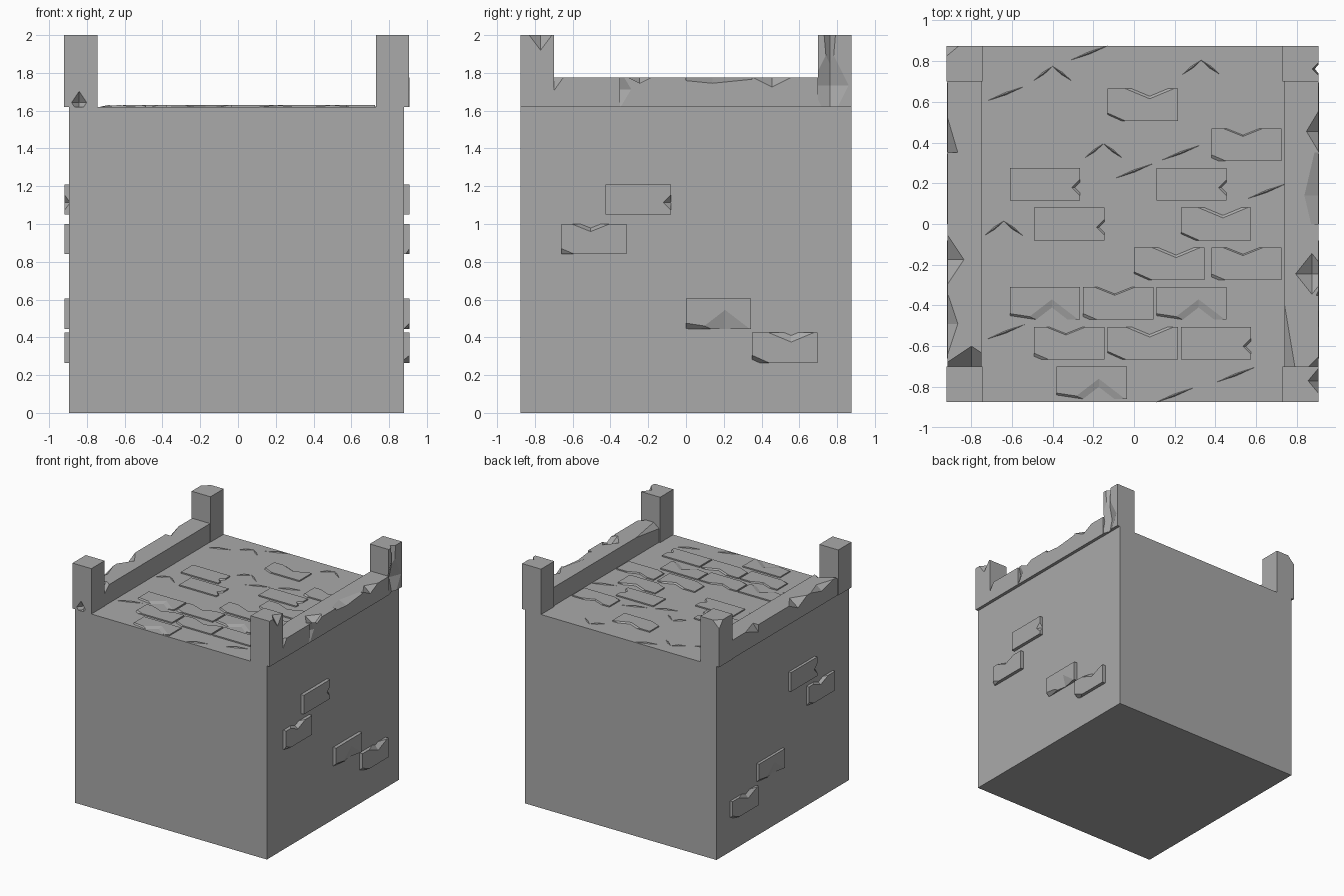
import bpy, bmesh, math
from mathutils import Matrix, Vector

cube = bpy.data.objects.get("Cube")
if cube:
    bpy.data.objects.remove(cube, do_unlink=True)

stone = bpy.data.materials.new("grey_stone")
stone.use_nodes = True
grey = (0.4, 0.4, 0.4, 1)
stone.diffuse_color = grey
stone.node_tree.nodes["Principled BSDF"].inputs["Base Color"].default_value = grey


def finish(name, bm):
    bmesh.ops.recalc_face_normals(bm, faces=bm.faces)
    mesh = bpy.data.meshes.new(name)
    bm.to_mesh(mesh)
    bm.free()
    mesh.materials.append(stone)
    obj = bpy.data.objects.new(name, mesh)
    bpy.context.collection.objects.link(obj)
    return obj


def add_diamond(bm, centre, radii, angle=0):
    """Stretched eight-sided diamond, used for chips and shards."""
    turn = Matrix.Rotation(angle, 3, 'Z')
    verts = []
    for axis in range(3):
        for sign in (-1, 1):
            p = Vector((0, 0, 0))
            p[axis] = sign * radii[axis]
            verts.append(bm.verts.new(turn @ p + Vector(centre)))
    bmesh.ops.convex_hull(bm, input=verts)


def block(name, lo, hi, chips=()):
    """Box with diamond-shaped chips; chip places are fractions of the box."""
    lo, hi = Vector(lo), Vector(hi)
    size = hi - lo
    bm = bmesh.new()
    bmesh.ops.create_cube(bm, size=1, matrix=Matrix.Translation((lo + hi) / 2)
                          @ Matrix.Diagonal((*size, 1)))
    obj = finish(name, bm)
    for place, radii in chips:
        cut = bmesh.new()
        add_diamond(cut, [a + f * s for a, f, s in zip(lo, place, size)], radii)
        cutter = finish("chip_cutter", cut)
        cutter.hide_render = True
        mod = obj.modifiers.new("chip", 'BOOLEAN')
        mod.operation = 'DIFFERENCE'
        mod.solver = 'EXACT'
        mod.object = cutter
        bpy.context.view_layer.objects.active = obj
        bpy.ops.object.modifier_apply(modifier=mod.name)
        bpy.data.objects.remove(cutter, do_unlink=True)
    return obj


# Main body
TOP = 1.62
LEFT, RIGHT, DEPTH = 0.88, -0.895, 0.875
block("wall_body", (RIGHT, -DEPTH, 0), (LEFT, DEPTH, TOP))

# Corner posts
post_chips = {
    "front_right_post": [((0.45, 0, 0.06), (0.04, 0.05, 0.06))],
    "front_left_post": [((1, 0.6, 1), (0.05, 0.06, 0.08))],
    "back_right_post": [((0, 1, 1), (0.06, 0.05, 0.06))],
    "back_left_post": [((1, 0.35, 0.3), (0.04, 0.1, 0.2)),
                       ((1, 0.35, 1), (0.03, 0.03, 0.35))],
}
for side, x in (("right", -0.92), ("left", 0.73)):
    for end, y in (("front", -DEPTH), ("back", 0.7)):
        name = f"{end}_{side}_post"
        block(name, (x, y, TOP), (x + 0.175, y + 0.175, 2), post_chips[name])

# Parapet blocks, listed front to back
right_chips = [
    [((0.7, 0, 1), (0.15, 0.1, 0.09)), ((0, 0.6, 1), (0.05, 0.15, 0.04))],
    [((0, 0.5, 1), (0.08, 0.12, 0.06))],
    [],
    [((0, 0, 1), (0.05, 0.17, 0.06))],
]
left_chips = [
    [((0, 0, 1), (0.05, 0.3, 0.04)), ((1, 0, 1), (0.05, 0.05, 0.07))],
    [((0.8, 0.3, 1), (0.08, 0.1, 0.05)), ((1, 0, 0.6), (0.03, 0.06, 0.1))],
    [((1, 0.4, 1), (0.07, 0.3, 0.03))],
    [((1, 0.3, 1), (0.06, 0.1, 0.05))],
]
for side, x, chips in (("right", -0.915, right_chips), ("left", 0.74, left_chips)):
    for i in range(4):
        y = -0.7 + 0.35 * i
        block(f"{side}_parapet_block", (x, y, TOP),
              (x + 0.167, y + 0.35, 1.775), chips[i])

# Four kinds of worn brick: end dent, top notch, bottom dent, notch and corner
KINDS = [
    [((1, 0.4, 1), (0.04, 0.04, 0.03))],
    [((0.45, 1, 1), (0.1, 0.04, 0.06)), ((0, 0, 1), (0.07, 0.03, 0.02))],
    [((0.6, 0, 1), (0.13, 0.1, 0.025)), ((0, 0, 1), (0.2, 0.03, 0.03))],
    [((0.6, 1, 1), (0.12, 0.05, 0.04)), ((0, 0, 1), (0.09, 0.04, 0.05))],
]


def brick(name, kind, frame):
    """Worn brick whose outer face lies on the frame's xy plane."""
    obj = block(name, (0, 0, -0.04), (0.345, 0.16, 0), KINDS[kind])
    obj.data.transform(frame)


def frame_of(x_axis, y_axis, origin):
    x_axis, y_axis = Vector(x_axis), Vector(y_axis)
    rot = Matrix((x_axis, y_axis, x_axis.cross(y_axis))).transposed()
    return Matrix.Translation(origin) @ rot.to_4x4()


# Bricks standing out of both side walls
for kind, (y, z) in enumerate([(-0.425, 1.05), (-0.66, 0.84), (0, 0.445), (0.35, 0.265)]):
    brick("left_wall_brick", kind, frame_of((0, 1, 0), (0, 0, 1), (0.908, y, z)))
    brick("right_wall_brick", kind,
          frame_of((0, -1, 0), (0, 0, 1), (-0.918, y + 0.345, z)))

# Floor bricks: rows front to back, each brick as (x, kind)
rows = [
    [(-0.38, 2)],
    [(-0.49, 1), (-0.13, 3), (0.23, 0)],
    [(-0.61, 2), (-0.25, 1), (0.11, 2)],
    [(0, 3), (0.38, 1)],
    [(-0.49, 0), (0.23, 3)],
    [(-0.61, 0), (0.11, 0)],
    [(0.38, 1)],
    [(-0.13, 3)],
]
for i, row in enumerate(rows):
    for x, kind in row:
        brick("floor_brick", kind,
              Matrix.Translation((x, -0.86 + 0.195 * i, TOP + 0.01)))

# Thin shards of sunken bricks: peaked pairs and single slivers
bm = bmesh.new()
for x, y in [(-0.4, 0.74), (0.33, 0.77), (-0.15, 0.36), (-0.64, -0.02)]:
    for s in (-1, 1):
        add_diamond(bm, (x + s * 0.045, y, TOP), (0.06, 0.006, 0.01), -s * 0.65)
for x, y in [(0.23, 0.35), (0, 0.26), (0.65, 0.16), (-0.63, 0.64), (-0.63, -0.53),
             (-0.22, 0.84), (0.2, -0.84), (0.5, -0.74)]:
    add_diamond(bm, (x, y, TOP), (0.1, 0.006, 0.01), 0.37)
finish("floor_shards", bm)
